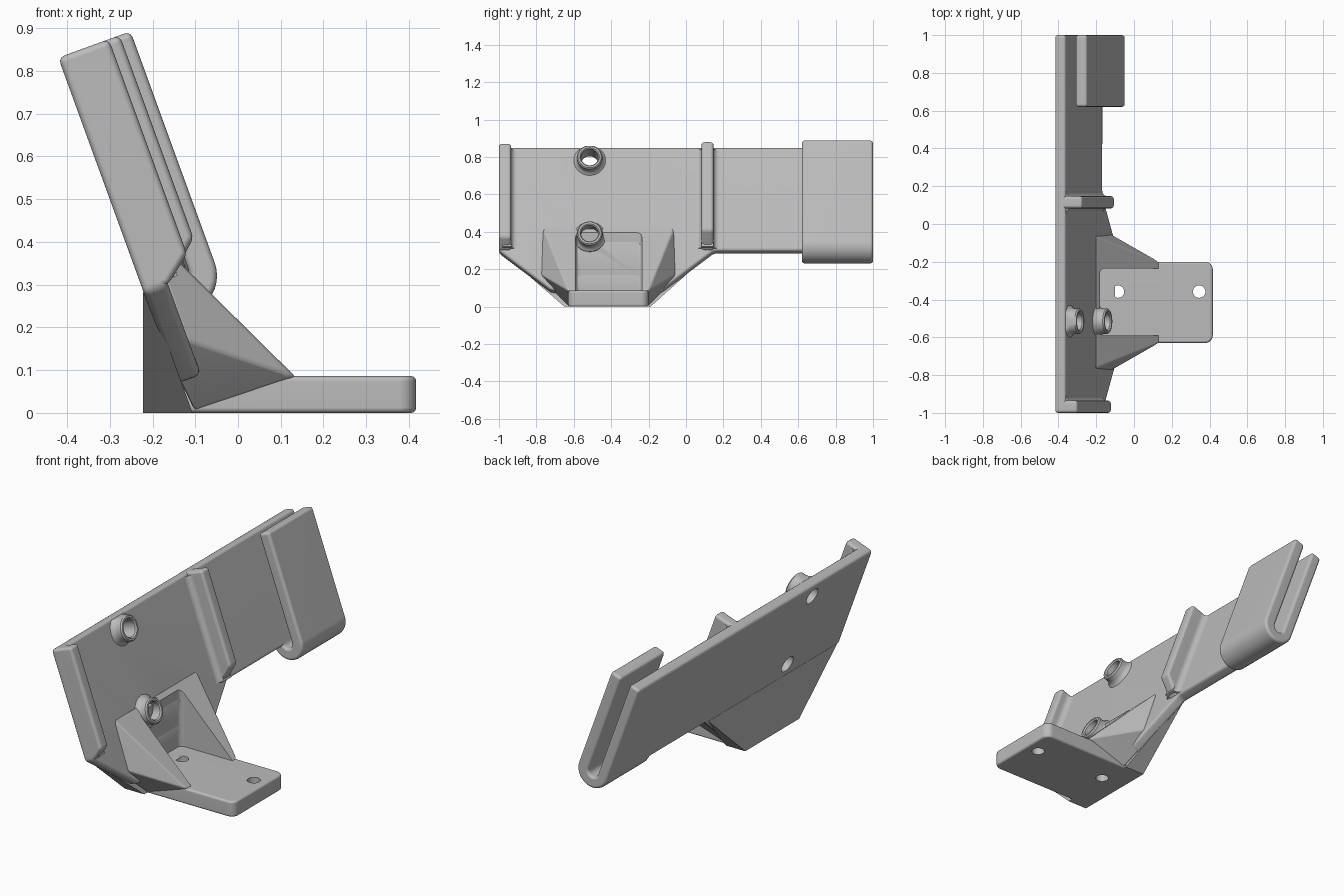
import bpy, bmesh, math
from mathutils import Vector

if "Cube" in bpy.data.objects:
    bpy.data.objects.remove(bpy.data.objects["Cube"])

TILT = math.radians(20)
S, C = math.sin(TILT), math.cos(TILT)
BACK, FACE, TOP, LOW = -0.111, -0.051, 0.925, 0.338   # tilted plate levels
MID = -0.415                                          # centre of the foot in y

grey = bpy.data.materials.new("light_grey")
grey.diffuse_color = (0.5, 0.5, 0.5, 1)
grey.use_nodes = True
grey.node_tree.nodes["Principled BSDF"].inputs["Base Color"].default_value = grey.diffuse_color


def tilted(n, y, u):
    """Point from plate coordinates: n = out of the plate, u = up the plate."""
    return Vector((C * n - S * u, y, S * n + C * u))


def make(name, bm):
    bmesh.ops.recalc_face_normals(bm, faces=bm.faces)
    me = bpy.data.meshes.new(name)
    bm.to_mesh(me)
    bm.free()
    me.materials.append(grey)
    ob = bpy.data.objects.new(name, me)
    bpy.context.collection.objects.link(ob)
    return ob


def add_bevel(ob, width):
    m = ob.modifiers.new("round", 'BEVEL')
    m.width, m.segments, m.limit_method = width, 3, 'ANGLE'
    m.angle_limit = math.radians(32)


def prism(name, pts, offset, bevel=0.0):
    bm = bmesh.new()
    a = [bm.verts.new(p) for p in pts]
    b = [bm.verts.new(Vector(p) + Vector(offset)) for p in pts]
    bm.faces.new(a)
    bm.faces.new(b[::-1])
    for i in range(len(a)):
        j = (i + 1) % len(a)
        bm.faces.new((a[i], a[j], b[j], b[i]))
    ob = make(name, bm)
    if bevel:
        add_bevel(ob, bevel)
    return ob


def hull(name, pts, bevel=0.0):
    bm = bmesh.new()
    for p in pts:
        bm.verts.new(p)
    bmesh.ops.convex_hull(bm, input=bm.verts[:])
    bmesh.ops.dissolve_limit(bm, angle_limit=0.02, verts=bm.verts[:], edges=bm.edges[:])
    ob = make(name, bm)
    if bevel:
        add_bevel(ob, bevel)
    return ob


def arc(cx, cy, r, a0, a1, n=12):
    return [(cx + r * math.cos(math.radians(a0 + (a1 - a0) * i / n)),
             cy + r * math.sin(math.radians(a0 + (a1 - a0) * i / n))) for i in range(n + 1)]


def cut(ob, cutter):
    m = ob.modifiers.new("cut", 'BOOLEAN')
    m.operation, m.solver, m.object = 'DIFFERENCE', 'EXACT', cutter
    if cutter not in cutters:
        cutters.append(cutter)


parts, cutters = [], []

# Tilted back plate with a tapered lower end
outline = [(-1, TOP), (0.66, TOP), (0.66, LOW), (0.15, LOW), (-0.13, 0.114), (-0.72, 0.114), (-1, LOW)]
plate = prism("back_plate", [tilted(BACK, y, u) for y, u in outline],
              tilted(FACE - BACK, 0, 0), 0.015)

# Hook at the far end, a U-shaped section
section = [(BACK, TOP)] + arc(-0.021, 0.349, 0.09, 180, 360, 18) + [(0.069, TOP), (0.004, TOP)]
section += arc(-0.0235, 0.349, 0.0275, 0, -180, 14) + [(FACE, TOP)]
hook = prism("hook", [tilted(n, 0.62, u) for n, u in section], (0, 0.38, 0), 0.015)
parts += [plate, hook]

# Upright ribs, cut at an angle below, with curved fillets at their roots
for name, y0, y1, n1, u1 in (("end_rib", -1, -0.935, 0.015, 0.39), ("middle_rib", 0.083, 0.147, 0.042, 0.42)):
    prof = [(BACK + 0.01, TOP), (n1, TOP), (n1, u1), (FACE, LOW), (BACK + 0.01, LOW)]
    parts.append(prism(name, [tilted(n, y0, u) for n, u in prof], (0, y1 - y0, 0), 0.015))
    r = 0.028
    right = arc(y1 + r, FACE + r, r, 270, 180, 6)
    left = arc(y0 - r, FACE + r, r, 0, -90, 6) if y0 > -1 else [(y0 + 0.02, FACE + r), (y0 + 0.02, FACE)]
    sec = [(right[0][0], FACE - 0.01)] + right + left + [(left[-1][0], FACE - 0.01)]
    parts.append(prism(name + "_fillet", [tilted(n, y, LOW + 0.012) for y, n in sec],
                       tilted(0, 0, TOP - LOW - 0.028)))

# Hollow bosses with bolt holes through the plate
for name, u in (("lower", 0.417), ("upper", 0.85)):
    ring = [(0.046, FACE - 0.005), (0.046, 0.0), (0.052, 0.007), (0.062, 0.007), (0.068, 0.0),
            (0.068, -0.025), (0.073, -0.040), (0.085, FACE), (0.085, FACE - 0.005)]
    bm = bmesh.new()
    N = 32
    rows = []
    for i in range(N):
        a = 2 * math.pi * i / N
        rows.append([bm.verts.new(tilted(n, -0.515 + r * math.cos(a), u + min(r * math.sin(a), TOP - 0.01 - u)))
                     for r, n in ring])
    for i in range(N):
        p, q = rows[i], rows[(i + 1) % N]
        for k in range(len(ring)):
            j = (k + 1) % len(ring)
            bm.faces.new((p[k], p[j], q[j], q[k]))
    parts.append(make(name + "_boss", bm))
    hole = prism(name + "_bolt_cutter", [tilted(-0.2, y, z) for y, z in arc(-0.515, u, 0.046, 0, 348.75, 31)],
                 tilted(0.3, 0, 0))
    cut(plate, hole)

# Solid wedge behind the plate with a vertical back
pts = []
for z, y0, y1 in ((0.282, -0.975, 0.125), (0.09, -0.72, -0.13), (0, -0.65, -0.19)):
    for y in (y0, y1):
        pts += [(-0.222, y, z), ((-0.1 - S * z) / C, y, z)]
wedge = hull("back_wedge", pts)

# Flared gussets joining plate and foot
pts = []
for x, half, z in ((-0.205, 0.35, 0.42), (-0.12, 0.36, 0.17), (0.135, 0.214, 0.084),
                   (0.07, 0.214, 0.078), (-0.1, 0.214, 0.005), (-0.2, 0.35, 0.2), (-0.14, 0.3, 0.09)):
    pts += [(x, MID + half, z), (x, MID - half, z)]
gussets = hull("gussets", pts, 0.008)

# Foot with rounded front corners and two screw holes
y0, y1, x1, r = -0.63, -0.2, 0.417, 0.04
plan = [(-0.2, y0)] + arc(x1 - r, y0 + r, r, -90, 0, 6) + arc(x1 - r, y1 - r, r, 0, 90, 6) + [(-0.2, y1)]
foot = prism("foot", [(x, y, 0) for x, y in plan], (0, 0, 0.086), 0.012)
for i, x in enumerate((-0.085, 0.345)):
    hole = prism("screw_cutter_%d" % i, [(px, py, -0.1) for px, py in arc(x, -0.358, 0.033, 0, 345, 23)],
                 (0, 0, 0.4))
    for ob in (foot, gussets, wedge):
        cut(ob, hole)

# Pocket between the gussets
r, a, b = 0.025, MID - 0.175, MID + 0.18
plan = arc(-0.18 + r, b - r, r, 90, 180, 6) + arc(-0.18 + r, a + r, r, 180, 270, 6) + [(0.6, a), (0.6, b)]
pocket = prism("pocket_cutter", [(x, y, 0.0855) for x, y in plan], (0, 0, 0.6))
for ob in (plate, wedge, gussets):
    cut(ob, pocket)
parts += [wedge, gussets, foot]

# Apply the modifiers, drop the cutters and smooth the rounded edges
bpy.context.view_layer.update()
bpy.ops.object.select_all(action='DESELECT')
for ob in parts:
    ob.select_set(True)
bpy.context.view_layer.objects.active = plate
bpy.ops.object.convert(target='MESH')
bpy.ops.object.shade_smooth_by_angle(angle=math.radians(35))
for c in cutters:
    bpy.data.objects.remove(c)
for ob in parts:
    m = ob.modifiers.new("even_shading", 'WEIGHTED_NORMAL')
    m.keep_sharp = True
